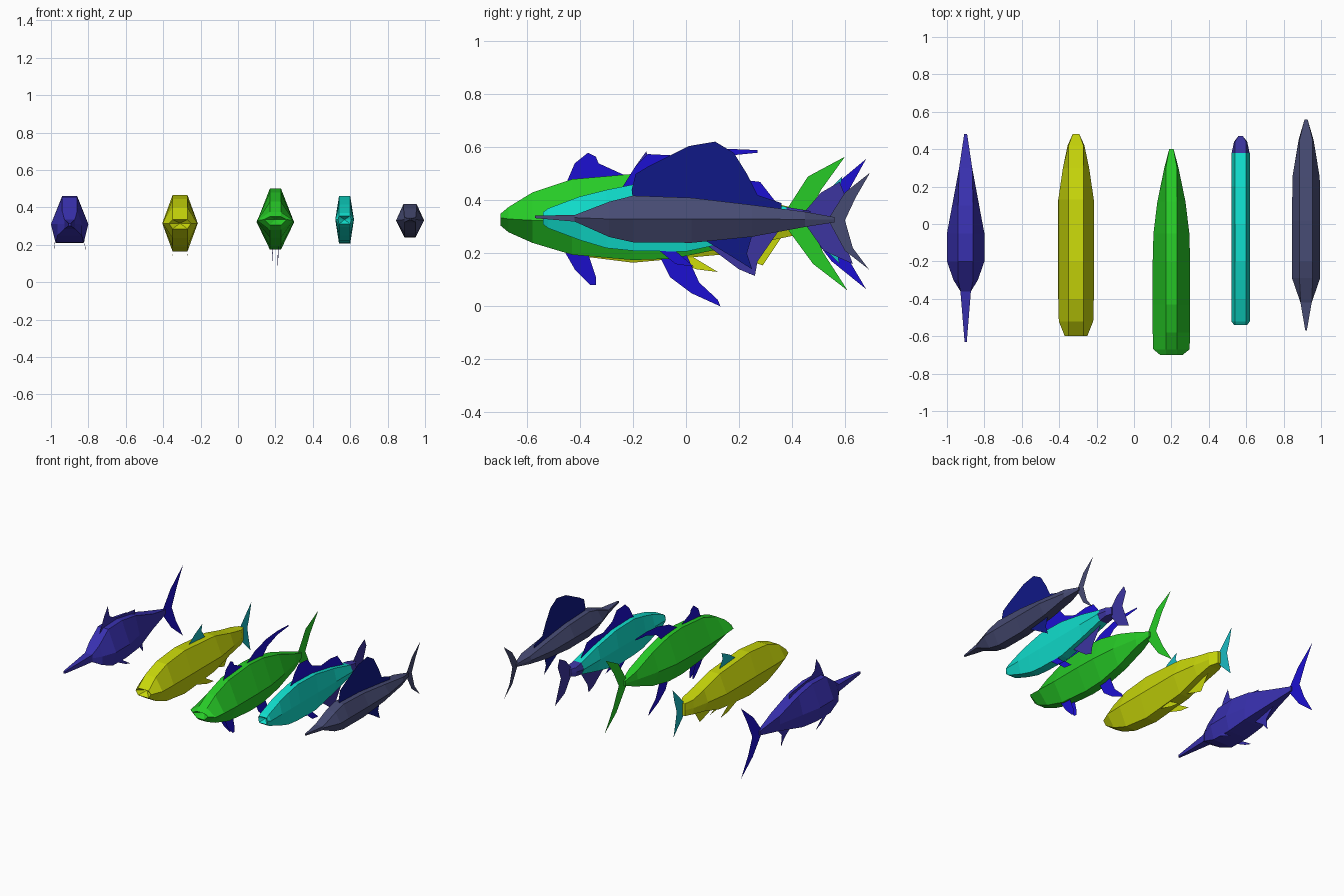
import bpy

COL = {
    "indigo": (.04, .03, .43, 1), "blue": (.012, .005, .64, 1),
    "navy": (.005, .009, .24, 1), "slate": (.062, .07, .17, 1),
    "yellow": (.58, .68, .003, 1), "green": (.02, .6, .02, 1),
    "cyan": (.005, .72, .6, 1), "teal": (.01, .5, .55, 1),
    "purple": (.045, .035, .35, 1),
}
MATS = {}


def add(name, verts, faces, colour):
    mesh = bpy.data.meshes.new(name)
    mesh.from_pydata(verts, [], faces)
    obj = bpy.data.objects.new(name, mesh)
    bpy.context.collection.objects.link(obj)
    if colour not in MATS:
        MATS[colour] = bpy.data.materials.new(colour)
        MATS[colour].diffuse_color = COL[colour]
    mesh.materials.append(MATS[colour])
    return obj


def body(name, x, colour, stations, top, bottom, mouth=0.0):
    """Six-sided loft; each station is (y, z top, z side, z bottom, half width)."""
    verts, faces = [], []
    for y, zt, zm, zb, w in stations:
        t, b = min(w, top), min(w, bottom)
        verts += [(x - t, y, zt), (x + t, y, zt), (x + w, y, zm),
                  (x + b, y, zb), (x - b, y, zb), (x - w, y, zm)]
    for s in range(len(stations) - 1):
        for i in range(6):
            j, a = (i + 1) % 6, s * 6
            faces.append((a + i, a + 6 + i, a + 6 + j, a + j))
    # recessed mouth in the nose, flat cap at the tail
    y, _, zm, _, _ = stations[0]
    verts.append((x, y + mouth, zm))
    c = len(verts) - 1
    faces += [(c, i, (i + 1) % 6) for i in range(6)]
    faces.append(tuple(c - 1 - i for i in range(6)))
    return add(name, verts, faces, colour)


def fin(name, x, colour, pts):
    """Flat fin in the side plane, points are (y, z)."""
    return add(name, [(x, y, z) for y, z in pts], [tuple(range(len(pts)))], colour)


def fin_pair(name, x, colour, pts, inner, outer):
    """Two splayed fins; the first two points are the root."""
    for side, s in (("left", -1), ("right", 1)):
        v = [(x + s * (inner if i < 2 else outer), y, z) for i, (y, z) in enumerate(pts)]
        add(side + "_" + name, v, [tuple(range(len(pts)))], colour)


# Spear-nosed indigo fish
X = -.9
body("spearfish_body", X, "indigo", [
    (-.63, .315, .31, .30, .006), (-.36, .335, .31, .285, .028),
    (-.3, .38, .31, .25, .065), (-.2, .455, .31, .212, .1),
    (-.05, .46, .31, .21, .1), (.1, .435, .31, .225, .072),
    (.3, .37, .31, .265, .035), (.48, .325, .31, .295, .008)], .04, .075)
fin("spearfish_dorsal", X, "indigo",
    [(-.24, .43), (-.19, .53), (-.15, .585), (-.13, .51), (-.07, .475), (.15, .45), (.15, .41), (-.2, .43)])
fin("spearfish_tail", X, "blue",
    [(.45, .32), (.54, .44), (.68, .557), (.61, .43), (.555, .31), (.6, .2), (.68, .065), (.55, .17), (.45, .3)])
fin("spearfish_anal_fin", X, "indigo", [(.1, .24), (.2, .17), (.24, .12), (.23, .2), (.3, .27)])
fin_pair("spearfish_pectoral", X, "indigo", [(-.2, .24), (-.14, .24), (-.02, .16), (-.08, .18)], .075, .085)

# Yellow fish with teal fins
X = -.31
body("yellow_fish_body", X, "yellow", [
    (-.6, .335, .315, .285, .06), (-.52, .40, .315, .235, .092),
    (-.4, .445, .315, .19, .095), (-.2, .465, .315, .165, .095),
    (.13, .44, .315, .195, .095), (.3, .395, .315, .245, .07),
    (.42, .37, .315, .27, .045), (.48, .36, .315, .275, .018)], .04, .04, .04)
fin("yellow_fish_dorsal", X, "teal", [(-.1, .455), (-.04, .5), (.05, .545), (.04, .5), (.08, .44)])
fin("yellow_fish_tail", X, "teal",
    [(.46, .355), (.53, .43), (.59, .49), (.57, .4), (.545, .325), (.56, .25), (.58, .16), (.52, .22), (.46, .28)])
fin("yellow_fish_anal_fin", X, "yellow", [(.15, .2), (.29, .155), (.36, .26), (.25, .24)])
fin_pair("yellow_fish_pelvic", X, "yellow", [(-.08, .18), (.02, .19), (.12, .13), (.04, .14)], .035, .04)

# Green fish with long blue fins
X = .2
body("green_fish_body", X, "green", [
    (-.7, .35, .335, .305, .06), (-.67, .375, .33, .28, .097),
    (-.58, .43, .325, .24, .1), (-.43, .48, .32, .195, .1),
    (-.2, .5, .32, .175, .1), (-.05, .49, .32, .18, .096),
    (.12, .45, .325, .215, .075), (.3, .385, .33, .28, .038),
    (.4, .35, .332, .315, .012)], .03, .03, .04)
fin("green_fish_front_dorsal", X, "blue",
    [(-.45, .47), (-.42, .54), (-.37, .58), (-.34, .565), (-.33, .54), (-.22, .49)])
fin("green_fish_rear_dorsal", X, "blue",
    [(-.2, .49), (-.1, .55), (.03, .585), (.15, .595), (.27, .59), (.27, .58), (.15, .568), (.04, .53), (-.02, .475)])
fin("green_fish_anal_fin", X, "blue",
    [(-.1, .19), (-.06, .11), (.02, .05), (.13, .0), (.12, .025), (.05, .09), (.0, .2)])
fin_pair("green_fish_pelvic", X, "blue",
         [(-.46, .21), (-.37, .2), (-.34, .11), (-.34, .08), (-.36, .08), (-.42, .14)], .02, .012)
fin("green_fish_tail", X, "green",
    [(.37, .35), (.46, .49), (.6, .565), (.51, .44), (.455, .335), (.52, .2), (.61, .06), (.48, .16), (.37, .31)])

# Slim cyan fish, tail end purple
X = .57
body("cyan_fish_body", X, "cyan", [
    (-.54, .355, .335, .31, .035), (-.52, .37, .335, .295, .05),
    (-.4, .415, .335, .25, .05), (-.3, .44, .335, .22, .05),
    (-.2, .46, .335, .21, .05), (.0, .455, .335, .207, .05),
    (.2, .42, .335, .25, .05), (.38, .375, .335, .295, .05)], .03, .03, .03)
body("cyan_fish_tail_root", X, "purple", [
    (.38, .375, .335, .295, .048), (.44, .365, .335, .305, .035),
    (.47, .36, .335, .31, .012)], .03, .03)
fin("cyan_fish_dorsal", X, "blue",
    [(-.24, .45), (-.19, .53), (-.145, .575), (-.05, .57), (.0, .51), (.1, .47),
     (.2, .48), (.28, .47), (.35, .38), (.0, .44)])
fin("cyan_fish_anal_fin", X, "purple", [(.08, .23), (.2, .14), (.26, .115), (.27, .17), (.36, .3)])
fin_pair("cyan_fish_pelvic", X, "blue", [(-.1, .21), (-.04, .21), (.03, .15), (-.04, .16)], .03, .03)
fin("cyan_fish_tail", X, "purple",
    [(.45, .36), (.51, .43), (.58, .47), (.6, .42), (.565, .33), (.6, .24), (.63, .16), (.52, .21), (.45, .31)])

# Slate fish with a tall navy sail
X = .92
body("sail_fish_body", X, "slate", [
    (-.57, .343, .338, .333, .004), (-.42, .345, .335, .32, .03),
    (-.29, .395, .33, .262, .075), (-.2, .418, .33, .242, .075),
    (.02, .41, .33, .24, .075), (.25, .383, .33, .263, .073),
    (.45, .357, .328, .3, .04), (.56, .337, .328, .317, .008)], .035, .03)
fin("sail_fish_sail", X, "navy",
    [(-.2, .4), (-.205, .44), (-.19, .5), (-.14, .53), (-.08, .56), (.01, .605), (.11, .622),
     (.18, .58), (.23, .5), (.27, .42), (.36, .39), (.36, .36)])
fin("sail_fish_anal_fin", X, "navy", [(.07, .25), (.17, .19), (.25, .14), (.23, .2), (.25, .27)])
fin("sail_fish_tail", X, "slate",
    [(.54, .335), (.6, .43), (.695, .505), (.64, .41), (.6, .325), (.63, .22), (.69, .14), (.6, .21), (.54, .32)])
